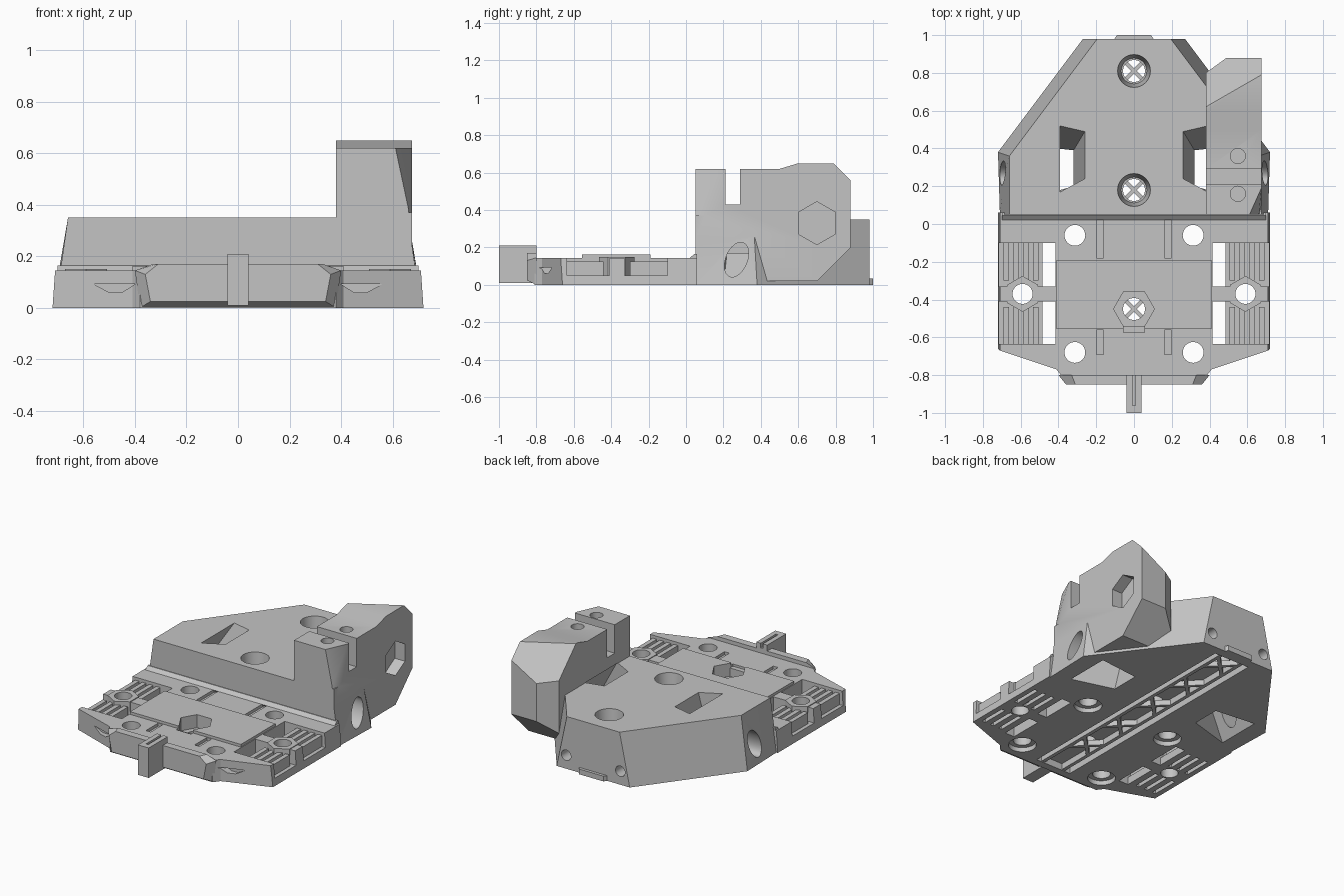
import bpy, bmesh, math
from mathutils import Vector, Matrix

if "Cube" in bpy.data.objects:
    bpy.data.objects.remove(bpy.data.objects["Cube"], do_unlink=True)

grey = bpy.data.materials.new("plain grey")
grey.use_nodes = True
grey.diffuse_color = (0.55, 0.55, 0.55, 1)
grey.node_tree.nodes["Principled BSDF"].inputs["Base Color"].default_value = (0.55, 0.55, 0.55, 1)


def finish(name, bm):
    bmesh.ops.recalc_face_normals(bm, faces=bm.faces)
    mesh = bpy.data.meshes.new(name)
    bm.to_mesh(mesh)
    bm.free()
    mesh.materials.append(grey)
    ob = bpy.data.objects.new(name, mesh)
    bpy.context.collection.objects.link(ob)
    return ob


def loft(name, axis, low, lo, high, hi):
    """Solid between two matching outlines placed along an axis."""
    place = {"x": lambda a, b, h: (h, a, b), "y": lambda a, b, h: (a, h, b),
             "z": lambda a, b, h: (a, b, h)}[axis]
    bm = bmesh.new()
    r0 = [bm.verts.new(place(a, b, lo)) for a, b in low]
    r1 = [bm.verts.new(place(a, b, hi)) for a, b in high]
    bm.faces.new(r0)
    bm.faces.new(r1)
    for i in range(len(r0)):
        j = (i + 1) % len(r0)
        bm.faces.new((r0[i], r0[j], r1[j], r1[i]))
    return finish(name, bm)


def prism(name, axis, pts, lo, hi):
    return loft(name, axis, pts, lo, pts, hi)


def box(name, x0, x1, y0, y1, z0, z1):
    return prism(name, "z", [(x0, y0), (x1, y0), (x1, y1), (x0, y1)], z0, z1)


def ring(a, b, r, n=32, turn=0.0, stretch=1.0):
    return [(a + r * math.cos(turn + math.tau * i / n),
             b + r * stretch * math.sin(turn + math.tau * i / n)) for i in range(n)]


def mirrored(half):
    return half + [(-x, y) for x, y in reversed(half)]


def flip(pts, s):
    return [(x * s, y) for x, y in pts]


def combine(target, other, operation="DIFFERENCE"):
    mod = target.modifiers.new("join", "BOOLEAN")
    mod.operation, mod.solver, mod.object = operation, "EXACT", other
    with bpy.context.temp_override(object=target, active_object=target):
        bpy.ops.object.modifier_apply(modifier=mod.name)
    bpy.data.objects.remove(other, do_unlink=True)


def slice_off(ob, point, normal):
    bm = bmesh.new()
    bm.from_mesh(ob.data)
    cut = bmesh.ops.bisect_plane(bm, geom=bm.verts[:] + bm.edges[:] + bm.faces[:], plane_co=point,
                                 plane_no=Vector(normal).normalized(), clear_outer=True)
    edges = [e for e in cut["geom_cut"] if isinstance(e, bmesh.types.BMEdge)]
    bmesh.ops.contextual_create(bm, geom=edges)
    bmesh.ops.recalc_face_normals(bm, faces=bm.faces)
    bm.to_mesh(ob.data)
    bm.free()


# Rear housing with tapered sides
housing = loft("rear_housing", "z", mirrored([(0.71, 0.05), (0.72, 0.38), (0.27, 0.98)]), 0,
               mirrored([(0.66, 0.05), (0.66, 0.36), (0.195, 0.98)]), 0.35)

# Tall clamp tower with its slot and slanted back corner
tower = prism("tower", "x", [(0.05, 0.1), (0.05, 0.62), (0.21, 0.62), (0.21, 0.43), (0.29, 0.43),
                             (0.29, 0.62), (0.5, 0.62), (0.6, 0.65), (0.88, 0.65), (0.88, 0.2),
                             (0.7, 0.02), (0.38, 0.02)], 0.38, 0.675)
slice_off(tower, (0.38, 0.62, 0.65), (-0.576, 1, 1))
slice_off(tower, (0.38, 0.8, 0.4), (-0.08, 0.11, 0))
combine(tower, loft("post_chamfer", "z", [(0.66, 0.04), (0.68, 0.12), (0.8, 0.12), (0.8, 0.04)], 0.37,
                    [(0.59, 0.04), (0.68, 0.24), (0.8, 0.24), (0.8, 0.04)], 0.7))
combine(housing, tower, "UNION")
for y in (0.16, 0.36):
    combine(housing, prism("tower_hole", "z", ring(0.55, y, 0.04), 0.48, 0.7))
combine(housing, prism("hex_recess", "x", ring(0.7, 0.33, 0.115, 6, math.pi / 6), 0.6, 0.8))

# Side pockets, slanted oval side holes and round back holes
for s in (1, -1):
    combine(housing, loft("pocket", "z",
                          flip([(0.6, 0.12), (0.6, 0.42), (0.32, 0.39), (0.32, 0.2)], s), -0.002,
                          flip([(0.39, 0.17), (0.39, 0.52), (0.26, 0.49), (0.26, 0.24)], s), 0.352))
    oval = [(0.27 + a + 0.25 * b, 0.135 + b) for a, b in ring(0, 0, 0.06, 32, 0, 1.55)]
    combine(housing, prism("side_hole", "x", oval, min(s * 0.5, s * 0.8), max(s * 0.5, s * 0.8)))
    combine(housing, prism("back_hole", "y", ring(s * 0.2, 0.09, 0.035), 0.85, 1.1))

# Low front deck
deck = loft("front_deck", "z", mirrored([(0.72, 0.06), (0.72, -0.66), (0.41, -0.77), (0.38, -0.81)]), 0,
            mirrored([(0.71, 0.06), (0.71, -0.67), (0.41, -0.77), (0.38, -0.81)]), 0.145)
combine(deck, box("raised_pad", -0.41, 0.41, -0.555, -0.19, 0.1, 0.163), "UNION")
for s in (1, -1):
    def side_box(name, x0, x1, *rest):
        return box(name, min(s * x0, s * x1), max(s * x0, s * x1), *rest)

    for y0, y1 in ((-0.33, -0.1), (-0.635, -0.41)):
        combine(deck, side_box("window", 0.415, 0.485, y0, y1, -0.1, 0.3))
        combine(deck, side_box("rib_tray", 0.48, 0.8, y0, y1, 0.05, 0.3))
        for i in range(3):
            x = 0.53 + i * 0.065
            combine(deck, side_box("under_groove", x, x + 0.025, y0 + 0.02, y1 - 0.02, -0.1, 0.025))
    for y0, y1 in ((-0.18, 0.03), (-0.69, -0.56)):
        combine(deck, side_box("top_groove", 0.162, 0.198, y0, y1, 0.125, 0.3))
    for y in (-0.06, -0.68):
        combine(deck, prism("deck_hole", "z", ring(s * 0.313, y, 0.055), -0.1, 0.3))
        combine(deck, prism("under_counterbore", "z", ring(s * 0.313, y, 0.085), -0.1, 0.03))
    combine(deck, prism("front_notch", "y", flip([(0.4, 0.092), (0.56, 0.092), (0.5, 0.06), (0.45, 0.06)], s),
                        -0.9, -0.715))
    # Hexagonal boss on the side arm
    combine(deck, prism("hex_boss", "z", ring(s * 0.59, -0.37, 0.095, 6, math.pi / 6), 0.02, 0.15), "UNION")
    combine(deck, prism("boss_hole", "z", ring(s * 0.59, -0.37, 0.053), -0.1, 0.3))

    # Ribs lying in the side trays
    for y0, y1 in ((-0.3, -0.1), (-0.635, -0.44)):
        for i in range(4):
            x = 0.505 + i * 0.052
            side_box("tray_rib", x, x + 0.03, y0, y1, 0.04, 0.125)
combine(deck, prism("hex_pocket", "z", ring(0, -0.45, 0.108, 6), 0.075, 0.3))
combine(deck, box("pocket_mouth", -0.055, 0.055, -0.575, -0.5, 0.13, 0.3))

# Foot strip where the housing meets the deck
prism("foot_strip", "x", [(0.06, 0.1), (0.02, 0.145), (0.045, 0.165), (0.06, 0.165)], -0.7, 0.7)

# Central screw holes and the channel underneath
screw_rows = ((housing, 0.81), (housing, 0.18), (deck, -0.45))
for body, y in screw_rows:
    combine(body, prism("screw_hole", "z", ring(0, y, 0.058), -0.1, 0.5))
for y in (0.81, 0.18):
    combine(housing, loft("screw_seat", "z", ring(0, y, 0.068), 0.15, ring(0, y, 0.087), 0.352))
combine(housing, box("channel", -0.13, 0.13, 0, 0.92, -0.1, 0.045))
combine(deck, box("channel", -0.13, 0.13, -0.76, 0.2, -0.1, 0.045))
for s in (1, -1):
    box("channel_rail", s * 0.08 - 0.012, s * 0.08 + 0.012, -0.77, 0.93, 0.005, 0.05)


def brace(y, angle, length):
    ob = box("cross_brace", -length, length, -0.011, 0.011, 0.005, 0.04)
    ob.data.transform(Matrix.Translation((0, y, 0)) @ Matrix.Rotation(angle, 4, "Z"))


for i in range(5):
    for s in (1, -1):
        brace(-0.45 + i * 0.315, s * math.pi / 4, 0.11)

# Front bumper, guide fin and back tab
bumper = loft("front_bumper", "y", mirrored([(0.34, 0.025), (0.36, 0.13), (0.31, 0.17)]), -0.85,
              mirrored([(0.38, 0.0), (0.4, 0.145), (0.33, 0.17)]), -0.8)
fin = box("guide_fin", -0.04, 0.04, -1.0, -0.8, 0.01, 0.21)
combine(fin, box("fin_slit", -0.008, 0.008, -0.96, -0.7, 0.18, 0.3))
prism("back_tab", "z", [(-0.11, 0.97), (0.11, 0.97), (0.09, 1.0), (-0.09, 1.0)], 0, 0.035)

# Smooth the round holes, keep hard edges sharp
bpy.ops.object.select_all(action="DESELECT")
for ob in bpy.context.collection.objects:
    if ob.type == "MESH":
        ob.select_set(True)
bpy.context.view_layer.objects.active = housing
bpy.ops.object.shade_smooth_by_angle(angle=math.radians(25))
